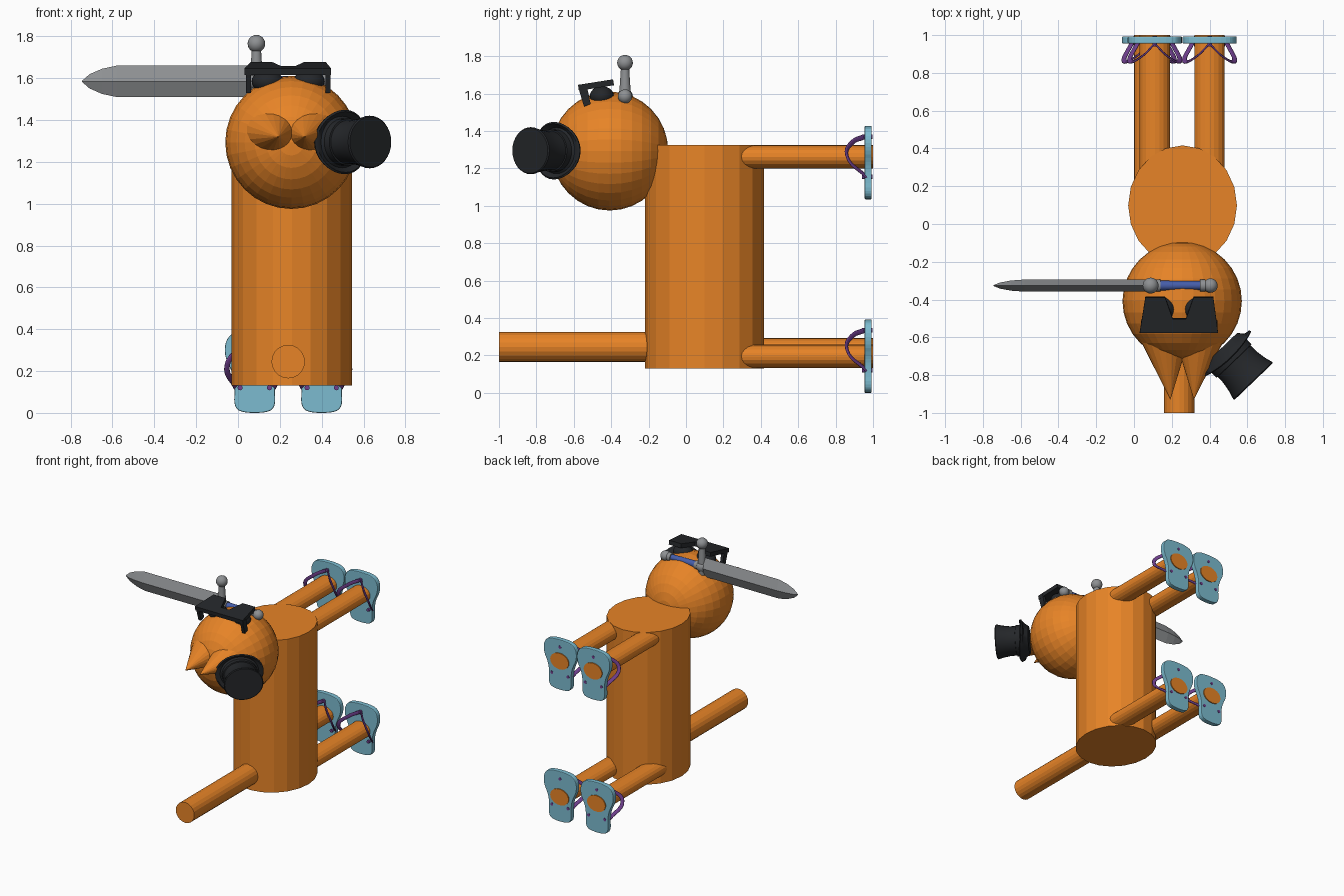
import bpy, bmesh, math
from mathutils import Vector, Matrix

if "Cube" in bpy.data.objects:
    bpy.data.objects.remove(bpy.data.objects["Cube"])


def material(name, rgb):
    m = bpy.data.materials.new(name)
    m.diffuse_color = (*rgb, 1)
    m.use_nodes = True
    m.node_tree.nodes["Principled BSDF"].inputs["Base Color"].default_value = m.diffuse_color
    return m


ORANGE = material("orange", (0.80, 0.23, 0.02))
BLACK = material("black", (0.018, 0.02, 0.023))
TEAL = material("teal", (0.2, 0.5, 0.63))
PURPLE = material("purple", (0.16, 0.05, 0.27))
BLUE = material("blue", (0.06, 0.11, 0.4))
GREY = material("grey", (0.27, 0.28, 0.29))


def finish(name, bm, mat, smooth=False):
    bmesh.ops.recalc_face_normals(bm, faces=bm.faces)
    me = bpy.data.meshes.new(name)
    bm.to_mesh(me)
    bm.free()
    me.materials.append(mat)
    ob = bpy.data.objects.new(name, me)
    bpy.context.collection.objects.link(ob)
    if smooth:
        bpy.ops.object.select_all(action='DESELECT')
        ob.select_set(True)
        bpy.context.view_layer.objects.active = ob
        bpy.ops.object.shade_smooth_by_angle(angle=math.radians(35))
    return ob


def frame(a, b, side, ru, rv):
    """Matrix whose local z runs from a to b, with local x along side."""
    a, b, u = Vector(a), Vector(b), Vector(side).normalized()
    d = b - a
    v = d.normalized().cross(u)
    m = Matrix((u * ru, v * rv, d)).transposed().to_4x4()
    m.translation = (a + b) / 2
    return m


def cone(name, a, b, ru, rv, mat, side=(1, 0, 0), top=1.0, sides=20, smooth=False):
    bm = bmesh.new()
    bmesh.ops.create_cone(bm, cap_ends=True, segments=sides, radius1=1, radius2=top,
                          depth=1, matrix=frame(a, b, side, ru, rv))
    return finish(name, bm, mat, smooth)


def ball(name, c, r, mat, seg=32, rings=16, smooth=False):
    bm = bmesh.new()
    m = Matrix.Translation(c) @ Matrix.Diagonal((*r, 1)) @ Matrix.Rotation(math.pi / 2, 4, 'X')
    bmesh.ops.create_uvsphere(bm, u_segments=seg, v_segments=rings, radius=1, matrix=m)
    return finish(name, bm, mat, smooth)


def slab(name, pts, thick, matrix, mat):
    """Flat outline in local xy, extruded along local z."""
    bm = bmesh.new()
    f = bm.faces.new([bm.verts.new((x, y, 0)) for x, y in pts])
    r = bmesh.ops.extrude_face_region(bm, geom=[f])
    bmesh.ops.translate(bm, vec=(0, 0, thick),
                        verts=[g for g in r['geom'] if isinstance(g, bmesh.types.BMVert)])
    bm.transform(matrix)
    return finish(name, bm, mat)


def chaikin(pts, n=2):
    for _ in range(n):
        out = []
        for i, p in enumerate(pts):
            q = pts[(i + 1) % len(pts)]
            out += [(p[0] * .75 + q[0] * .25, p[1] * .75 + q[1] * .25),
                    (p[0] * .25 + q[0] * .75, p[1] * .25 + q[1] * .75)]
        pts = out
    return pts


# Body, tail and head
cone("body", (0.257, 0.098, 0.13), (0.257, 0.098, 1.325), 0.288, 0.318, ORANGE)
cone("tail", (0.24, -0.12, 0.245), (0.24, -1.0, 0.245), 0.08, 0.08, ORANGE)
ball("head", (0.255, -0.408, 1.293), (0.316, 0.313, 0.318), ORANGE)

# Ears
for s, tag in ((-1, "left"), (1, "right")):
    cone(tag + "_ear", (0.255 + s * 0.10, -0.55, 1.345), (0.255 + s * 0.062, -0.93, 1.32),
         0.155, 0.135, ORANGE, top=0)

# Legs with flip-flops: name, leg x, leg z, sole bottom z
half = [(0.06, 0), (0.1, 0.03), (0.095, 0.12), (0.105, 0.19), (0.145, 0.27),
        (0.14, 0.35), (0.09, 0.393)]
outline = chaikin(half + [(-x, z) for x, z in reversed(half)])
for tag, x, z, z0 in (("upper_left", 0.11, 1.262, 1.035), ("upper_right", 0.40, 1.262, 1.035),
                      ("lower_left", 0.08, 0.23, 0.0), ("lower_right", 0.40, 0.195, 0.0)):
    cone(tag + "_leg", (x, 0.2, z), (x, 1.0, z), 0.08, 0.063, ORANGE)
    place = Matrix.Translation((x, 0.993, z0)) @ Matrix.Rotation(math.pi / 2, 4, 'X')
    sole = slab(tag + "_sole", outline, 0.038, place, TEAL)
    bev = sole.modifiers.new("bevel", 'BEVEL')
    bev.width, bev.segments = 0.005, 2
    # V-shaped strap: toe post, over the foot, down to each side
    for s in (-1, 1):
        cu = bpy.data.curves.new(tag + "_strap", 'CURVE')
        cu.dimensions = '3D'
        cu.extrude, cu.bevel_depth, cu.bevel_resolution = 0.009, 0.005, 1
        cu.resolution_u = 6
        sp = cu.splines.new('BEZIER')
        path = [(0, 0.955, 0.335), (0.065, 0.89, 0.305), (0.13, 0.86, 0.235), (0.088, 0.965, 0.12)]
        sp.bezier_points.add(len(path) - 1)
        for bp, (px, py, pz) in zip(sp.bezier_points, path):
            bp.co = (x + s * px, py, z0 + pz)
            bp.handle_left_type = bp.handle_right_type = 'AUTO'
        cu.materials.append(PURPLE)
        ob = bpy.data.objects.new(tag + "_strap", cu)
        bpy.context.collection.objects.link(ob)
    # Strap plugs showing through the sole
    for px, pz in ((0, 0.335), (-0.07, 0.12), (0.07, 0.12)):
        cone(tag + "_strap_plug", (x + px, 0.94, z0 + pz), (x + px, 0.996, z0 + pz),
             0.012, 0.012, PURPLE, sides=12)

# Top hat: lathed profile, brim curling up at its sides
profile = [(0, -0.03), (0.115, -0.03), (0.14, 0.0), (0.17, 0.012), (0.175, 0.022), (0.165, 0.028),
           (0.14, 0.02), (0.128, 0.03), (0.128, 0.065), (0.12, 0.067), (0.121, 0.11),
           (0.13, 0.165), (0.143, 0.21), (0.137, 0.216), (0, 0.216)]
bm = bmesh.new()
vs = [bm.verts.new((r, 0, h)) for r, h in profile]
es = [bm.edges.new(p) for p in zip(vs, vs[1:])]
bmesh.ops.spin(bm, geom=vs + es, cent=(0, 0, 0), axis=(0, 0, 1), angle=2 * math.pi, steps=32)
bmesh.ops.remove_doubles(bm, verts=bm.verts, dist=1e-4)
for v in bm.verts:
    r = math.hypot(v.co.x, v.co.y)
    if r > 0.15:
        v.co.z += 0.025 * (v.co.y / r) ** 2 - 0.008
axis = Vector((0.69, -0.72, 0)).normalized()
base = Vector((0.484, -0.678, 1.295))
bm.transform(frame(base - axis * 0.5, base + axis * 0.5, (0.72, 0.69, 0), 1, 0.88))
bmesh.ops.translate(bm, verts=bm.verts, vec=(0, 0, 0))
finish("top_hat", bm, BLACK, True)

# Eyes and glasses
tilt = Matrix.Translation((0.24, -0.385, 1.645)) @ Matrix.Rotation(math.radians(9), 4, 'X')
glasses = [(-0.21, -0.19), (0.205, -0.19), (0.18, 0), (0.075, 0), (0.035, -0.115),
           (-0.035, -0.115), (-0.075, 0), (-0.18, 0)]
slab("glasses_front", glasses, 0.032, tilt, BLACK)
for s, tag in ((-1, "left"), (1, "right")):
    ball(tag + "_eye", (0.24 + s * 0.1, -0.45, 1.585), (0.075, 0.065, 0.055), BLACK, 24, 12, True)
    arm = Matrix.Translation((0.24 + s * 0.19 - 0.012, 0, 0)) @ Matrix(
        ((0, 0, 1, 0), (1, 0, 0, 0), (0, 1, 0, 0), (0, 0, 0, 1)))
    slab(tag + "_glasses_arm", [(-0.575, 1.63), (-0.545, 1.53), (-0.51, 1.545), (-0.53, 1.64)],
         0.024, arm, BLACK)

# Sword blade: diamond section tapering to a curved tip
bm = bmesh.new()
rings = []
for x, w, t in ((0.09, 0.075, 0.032), (-0.58, 0.075, 0.032), (-0.65, 0.06, 0.027),
                (-0.71, 0.034, 0.016), (-0.745, 0.003, 0.002)):
    rings.append([bm.verts.new((x, -0.326 + dy, 1.585 + dz))
                  for dy, dz in ((0, w), (t, 0), (0, -w), (-t, 0))])
for a, b in zip(rings, rings[1:]):
    for i in range(4):
        bm.faces.new((a[i], a[(i + 1) % 4], b[(i + 1) % 4], b[i]))
bm.faces.new(rings[0])
bm.faces.new(rings[-1])
finish("sword_blade", bm, GREY)

# Sword guard, grip and pommel
C = Vector((0.088, -0.326, 1.585))
ball("guard_centre", C, (0.042,) * 3, GREY, 24, 12, True)
for s in (-1, 1):
    cone("guard_arm", C, C + Vector((0, 0, s * 0.17)), 0.032, 0.032, GREY, top=0.65, smooth=True)
    ball("guard_knob", C + Vector((0, 0, s * 0.18)), (0.042,) * 3, GREY, 24, 12, True)
cone("grip", C, (0.37, -0.326, 1.585), 0.027, 0.027, BLUE, side=(0, 1, 0), top=0.85, smooth=True)
for x0, x1 in ((0.115, 0.14), (0.35, 0.378)):
    cone("grip_collar", (x0, -0.326, 1.585), (x1, -0.326, 1.585), 0.032, 0.032, GREY,
         side=(0, 1, 0), smooth=True)
ball("pommel", (0.405, -0.326, 1.585), (0.038,) * 3, GREY, 24, 12, True)
